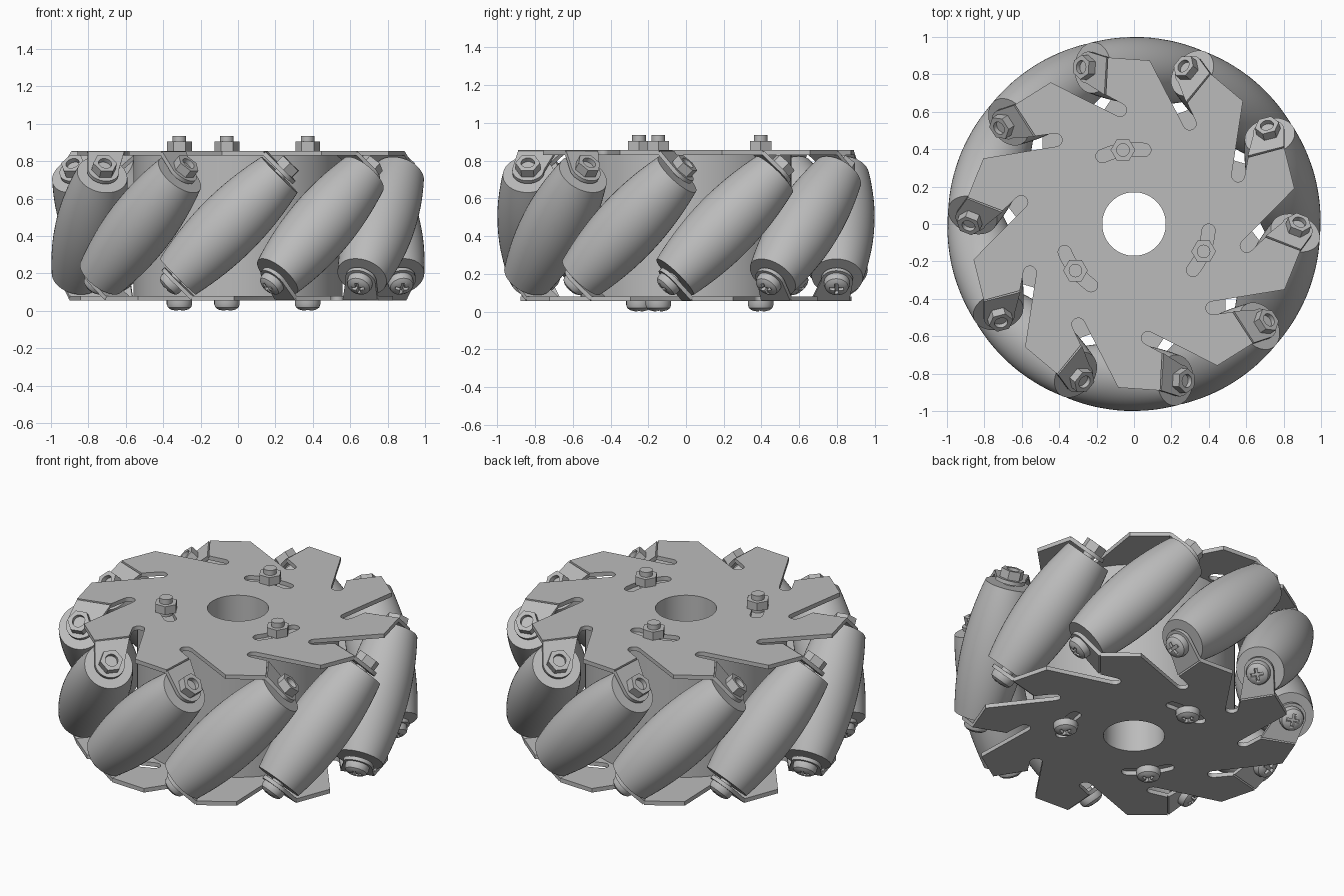
import bpy, bmesh
from math import pi, cos, sin, sqrt, radians
from mathutils import Matrix, Vector

if "Cube" in bpy.data.objects:
    bpy.data.objects.remove(bpy.data.objects["Cube"])

COUNT = 10              # rollers around the wheel
STEP = 2 * pi / COUNT
START = radians(86.5)   # direction of the first roller
AXLE_R = 0.82           # distance of roller axles from the wheel axis
MID_Z = 0.455
HALF_LEN = 0.385        # half the roller length
PLATE_T = 0.025
TAB = (0.40, 0.422)     # bent tab faces, measured along the axle

grey = bpy.data.materials.new("grey_metal")
grey.use_nodes = True
colour = (0.5, 0.5, 0.5, 1)
grey.diffuse_color = colour
grey.node_tree.nodes["Principled BSDF"].inputs["Base Color"].default_value = colour


def to_mesh(name, bm):
    bmesh.ops.recalc_face_normals(bm, faces=bm.faces[:])
    for f in bm.faces:
        f.smooth = True
    me = bpy.data.meshes.new(name)
    bm.to_mesh(me)
    bm.free()
    me.set_sharp_from_angle(angle=radians(30))
    me.materials.append(grey)
    return me


def place(name, me, matrix=Matrix()):
    ob = bpy.data.objects.new(name, me)
    bpy.context.collection.objects.link(ob)
    ob.matrix_world = matrix
    return ob


def arc(cx, cy, r, a0, a1, n=10):
    return [(cx + r * cos(a0 + (a1 - a0) * i / n),
             cy + r * sin(a0 + (a1 - a0) * i / n)) for i in range(n + 1)]


def lathe(name, profile, n=48):
    """Turn a (radius, height) profile around z."""
    bm = bmesh.new()
    vs = [bm.verts.new((r, 0, z)) for r, z in profile]
    es = [bm.edges.new(p) for p in zip(vs, vs[1:])]
    bmesh.ops.spin(bm, geom=vs + es, cent=(0, 0, 0), axis=(0, 0, 1),
                   angle=2 * pi, steps=n)
    bmesh.ops.remove_doubles(bm, verts=bm.verts[:], dist=1e-5)
    return to_mesh(name, bm)


def prism(name, loops, z0, z1):
    """Extrude an outline, with any further loops as holes."""
    bm = bmesh.new()
    for loop in loops:
        vs = [bm.verts.new((x, y, z0)) for x, y in loop]
        for i, v in enumerate(vs):
            bm.edges.new((vs[i - 1], v))
    bmesh.ops.remove_doubles(bm, verts=bm.verts[:], dist=1e-4)
    bmesh.ops.triangle_fill(bm, edges=bm.edges[:], use_beauty=True, normal=(0, 0, 1))
    out = bmesh.ops.extrude_face_region(bm, geom=bm.faces[:])["geom"]
    top = [g for g in out if isinstance(g, bmesh.types.BMVert)]
    bmesh.ops.translate(bm, verts=top, vec=(0, 0, z1 - z0))
    return to_mesh(name, bm)


def turn(points, a):
    return [(x * cos(a) - y * sin(a), x * sin(a) + y * cos(a)) for x, y in points]


def axle_frame(a):
    """x points outward, z runs along the 45 degree axle."""
    u = Vector((cos(a), sin(a), 0))
    v = Vector((-sin(a), cos(a), 0))
    z = Vector((0, 0, 1))
    m = Matrix((u, (v - z) / sqrt(2), (v + z) / sqrt(2))).transposed().to_4x4()
    m.translation = u * AXLE_R + z * MID_Z
    return m


FLIP = Matrix.Rotation(pi, 4, "X")
BOLT_ANGLES = [radians(98.5 + 120 * i) for i in range(3)]

# side plates: notched outline, centre bore and three curved slots
sector = [(0.878, -0.031), (0.88, 0.194), (0.68, 0.192)]
tip_dir = radians(-25.1)
sector += arc(0.604, 0.112, 0.035, tip_dir, tip_dir - pi, 8)
outline = [p for k in range(COUNT) for p in turn(sector, k * STEP)]


def curved_slot(a, h=radians(16.5), r=0.40, w=0.035):
    return (arc(0, 0, r + w, a - h, a + h)
            + arc(r * cos(a + h), r * sin(a + h), w, a + h, a + h + pi)
            + arc(0, 0, r - w, a + h, a - h)
            + arc(r * cos(a - h), r * sin(a - h), w, a - h + pi, a - h + 2 * pi))


for name, side, flip in (("top_plate", 1, Matrix()), ("bottom_plate", -1, FLIP)):
    loops = [outline, arc(0, 0, 0.17, 0, 2 * pi, 48)]
    loops += [curved_slot(side * (b - START)) for b in BOLT_ANGLES]
    me = prism(name, loops, 0.40 - PLATE_T, 0.40)
    place(name, me, Matrix.Translation((0, 0, MID_Z))
          @ Matrix.Rotation(START, 4, "Z") @ flip)

# central drum
place("drum", lathe("drum", [(0.17, 0.08), (0.56, 0.08), (0.56, 0.83),
                             (0.17, 0.83), (0.17, 0.08)], 64))

# barrel roller following the wheel rim
barrel = [(0, -HALF_LEN)]
for i in range(17):
    t = HALF_LEN * (i / 8 - 1)
    barrel.append((1 - sqrt(AXLE_R ** 2 + t * t / 2), t))
barrel.append((0, HALF_LEN))
roller = lathe("roller", barrel)

# bent tab, nut and shafts
tab = prism("tab", [[(-0.14, -0.138), (0.06, -0.138)]
                    + arc(0, 0, 0.085, 0, pi, 16)], *TAB)
nut = prism("nut", [arc(0, 0, 0.066, 0, 2 * pi, 6),
                    arc(0, 0, 0.036, 0, 2 * pi, 20)], 0, 0.05)
axle = lathe("axle", [(0, -0.43), (0.036, -0.43), (0.036, 0.445), (0, 0.445)], 20)
shank = lathe("shank", [(0, 0.04), (0.036, 0.04), (0.036, 0.935), (0, 0.935)], 20)

# domed screw head with a cross recess
dome = lathe("screw_head", [(0, 0), (0.068, 0), (0.068, 0.02), (0.062, 0.037),
                            (0.047, 0.048), (0.025, 0.054), (0, 0.055)], 28)
cross = [p for q in range(4)
         for p in turn([(0.036, -0.009), (0.036, 0.009), (0.009, 0.009)], q * pi / 2)]
blank = place("screw_blank", dome)
cutter = place("cross_cutter", prism("cross_cutter", [cross], 0.03, 0.1))
cutter.hide_render = True
cut = blank.modifiers.new("cross", "BOOLEAN")
cut.operation = "DIFFERENCE"
cut.solver = "EXACT"
cut.object = cutter
bpy.context.view_layer.update()
head = bpy.data.meshes.new_from_object(
    blank.evaluated_get(bpy.context.evaluated_depsgraph_get()))
bpy.data.objects.remove(blank)
bpy.data.objects.remove(cutter)

# rollers with their axles, tabs and fasteners
for k in range(COUNT):
    m = axle_frame(START + k * STEP)
    lift = Matrix.Translation((0, 0, TAB[1]))
    place(f"roller_{k}", roller, m)
    place(f"axle_{k}", axle, m)
    place(f"top_tab_{k}", tab, m)
    place(f"bottom_tab_{k}", tab, m @ FLIP)
    place(f"axle_nut_{k}", nut, m @ lift)
    place(f"axle_screw_head_{k}", head, m @ FLIP @ lift)

# three bolts clamping the plates to the drum
for i, b in enumerate(BOLT_ANGLES):
    m = Matrix.Translation((0.4 * cos(b), 0.4 * sin(b), 0))
    place(f"hub_bolt_{i}", shank, m)
    place(f"hub_nut_{i}", nut, m @ Matrix.Translation((0, 0, 0.855)))
    place(f"hub_screw_head_{i}", head, m @ Matrix.Translation((0, 0, 0.055)) @ FLIP)
